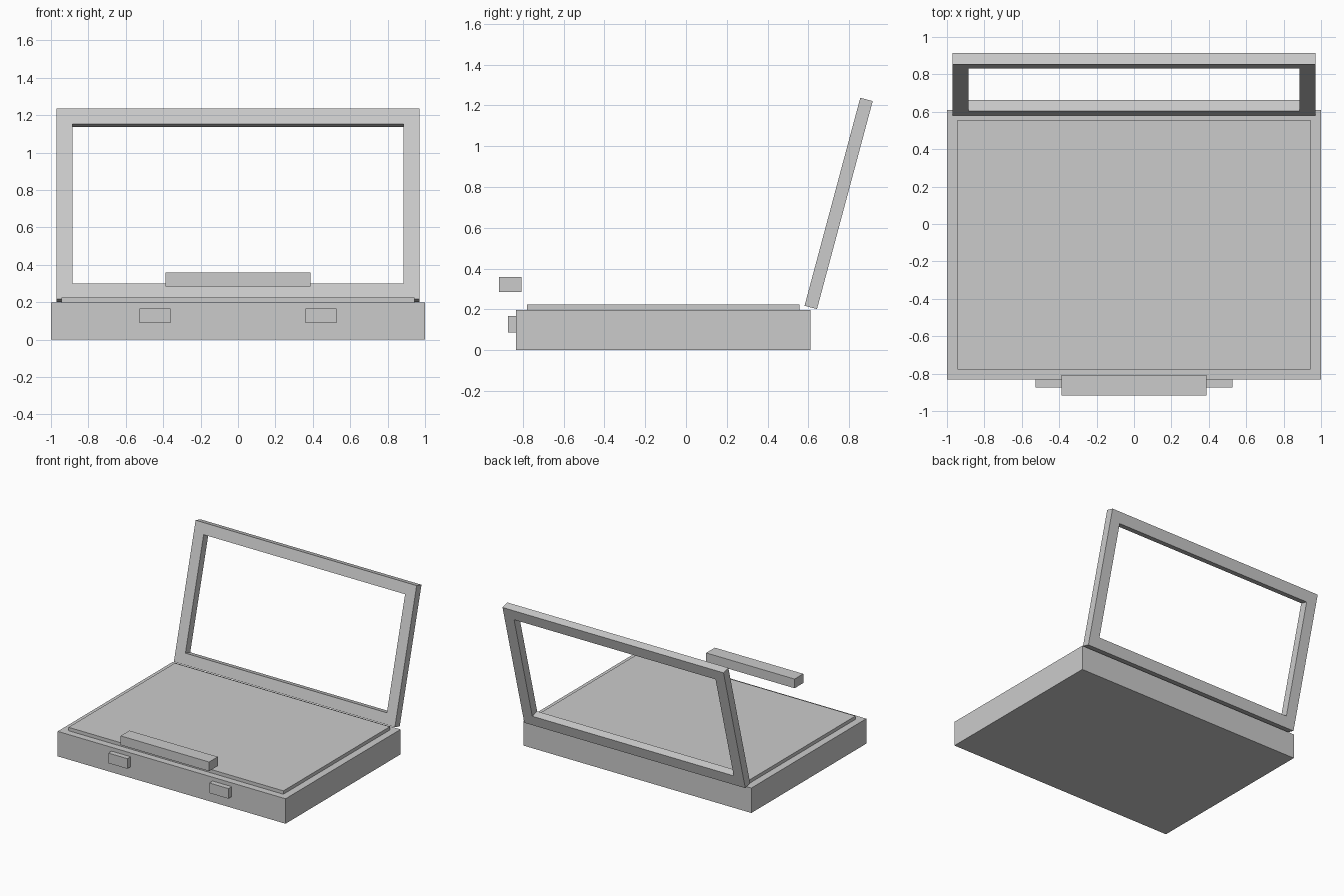
import bpy, bmesh, math
from mathutils import Matrix

if "Cube" in bpy.data.objects:
    bpy.data.objects.remove(bpy.data.objects["Cube"])


def finish(name, bm):
    bmesh.ops.recalc_face_normals(bm, faces=bm.faces)
    mesh = bpy.data.meshes.new(name)
    bm.to_mesh(mesh)
    bm.free()
    obj = bpy.data.objects.new(name, mesh)
    bpy.context.collection.objects.link(obj)
    return obj


def box(name, x, y, z):
    """Box from (min, max) ranges on each axis."""
    bm = bmesh.new()
    size = [r[1] - r[0] for r in (x, y, z)]
    mid = [sum(r) / 2 for r in (x, y, z)]
    bmesh.ops.create_cube(bm, size=1, matrix=Matrix.Translation(mid) @ Matrix.Diagonal((*size, 1)))
    return finish(name, bm)


def frame(name, half_width, height, depth, border):
    """Rectangular frame with its front bottom edge on the local x axis."""
    bm = bmesh.new()

    def ring(inset, y):
        w, lo, hi = half_width - inset, inset, height - inset
        return [bm.verts.new((px, y, pz)) for px, pz in ((-w, lo), (w, lo), (w, hi), (-w, hi))]

    rings = [ring(0, 0), ring(border, 0), ring(border, depth), ring(0, depth)]
    for k in range(4):
        a, b = rings[k], rings[(k + 1) % 4]
        for i in range(4):
            j = (i + 1) % 4
            bm.faces.new((a[i], a[j], b[j], b[i]))
    return finish(name, bm)


# Case body and the raised panel on top of it
box("case_base", (-1, 1), (-0.832, 0.609), (0, 0.198))
box("top_panel", (-0.943, 0.943), (-0.778, 0.556), (0.198, 0.225))

# Front latches, left and right
for side, label in ((-1, "left"), (1, "right")):
    box("latch_" + label, sorted((side * 0.36, side * 0.527)), (-0.873, -0.832), (0.088, 0.168))

# Handle bar floating above the front edge
box("handle_bar", (-0.388, 0.388), (-0.916, -0.807), (0.285, 0.358))

# Open lid frame, leaning back on the rear edge
lid = frame("lid_frame", 0.97, 1.055, 0.063, 0.086)
lid.location = (0, 0.581, 0.218)
lid.rotation_euler = (-math.radians(15), 0, 0)
